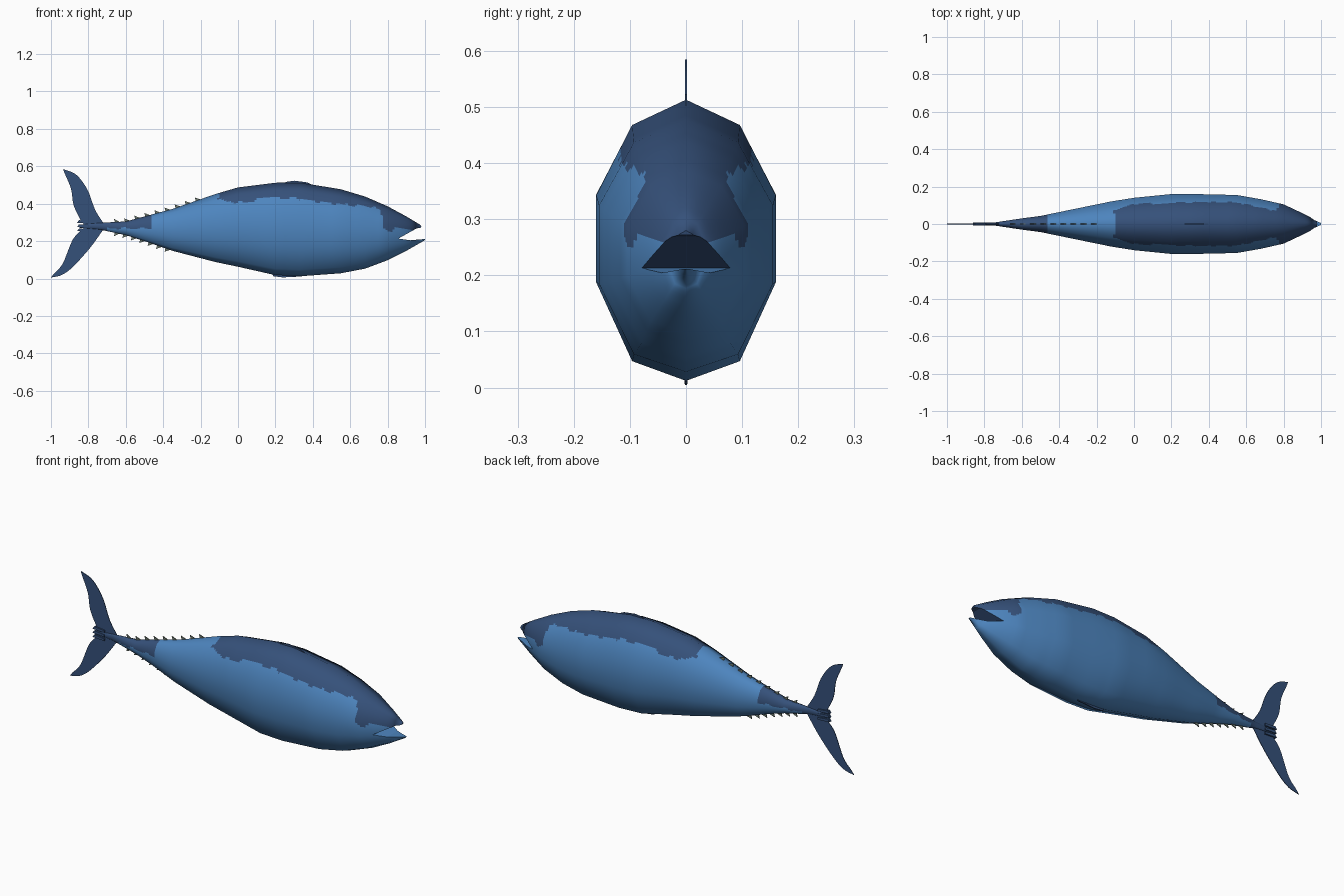
import bpy, bmesh, math
from mathutils import Vector

if "Cube" in bpy.data.objects:
    bpy.data.objects.remove(bpy.data.objects["Cube"])


def material(name, rgb):
    m = bpy.data.materials.new(name)
    m.diffuse_color = (*rgb, 1)
    m.use_nodes = True
    m.node_tree.nodes["Principled BSDF"].inputs["Base Color"].default_value = m.diffuse_color
    return m


BLUE = material("light blue", (0.075, 0.235, 0.52))
NAVY = material("dark navy", (0.036, 0.082, 0.195))
OLIVE = material("olive grey", (0.16, 0.20, 0.17))


def interp(table, x):
    if x <= table[0][0]:
        return table[0][1:]
    for a, b in zip(table, table[1:]):
        if x <= b[0]:
            t = (x - a[0]) / (b[0] - a[0])
            return [p + (q - p) * t for p, q in zip(a[1:], b[1:])]
    return table[-1][1:]


# body stations: x, top, bottom, half width
STATIONS = [(-0.85, .288, .272, .004), (-0.74, .298, .262, .009), (-0.6, .305, .232, .03),
            (-0.5, .332, .200, .043), (-0.35, .372, .148, .074), (-0.12, .452, .088, .121),
            (0.0, .487, .063, .14), (0.2, .512, .018, .16), (0.33, .513, .012, .16),
            (0.55, .477, .028, .155), (0.68, .438, .053, .132), (0.8, .386, .098, .105),
            (0.9, .332, .148, .058), (0.97, .29, .188, .023), (1.0, .26, .206, .008)]
# ten-sided section, normalised half
HALF = [(0, 1), (.6, .82), (1, .32), (1, -.30), (.6, -.86), (0, -1)]
SECTION = HALF + [(-y, z) for y, z in HALF[-2:0:-1]]
SPLIT = 12

# lower edge of the dark back
BACK = [(-.12, .43), (-.06, .412), (0, .405), (.1, .417), (.15, .437), (.3, .43), (.5, .402),
        (.7, .385), (.765, .365), (.78, .265), (.815, .25), (.85, .275), (.9, .265), (1, .25)]


def is_dark(c):
    wobble = .004 * math.sin(c.x * 70) + .003 * math.sin(c.x * 131)
    if c.x < -0.70:
        return True
    if c.x < -0.46 + wobble:
        return c.z > .268 + wobble
    edge = -.12 + .02 * math.sin(c.z * 60)
    return c.x > edge and c.z > interp(BACK, c.x)[0] + (wobble if c.x < .75 else 0)


def level(x, y, z):
    top, bot, w = interp(STATIONS, x)
    return (y / w) ** 2 + ((z - (top + bot) / 2) * 2 / (top - bot)) ** 2


def round_normal(p):
    def diff(axis, h):
        d = Vector((0, 0, 0))
        d[axis] = h
        return (level(*(p + d)) - level(*(p - d))) / (2 * h)
    n = Vector((diff(0, .05), diff(1, .001), diff(2, .001)))
    return n.normalized() if n.length > 1e-6 else Vector((0, 0, 0))


def finish(name, bm, mats):
    bmesh.ops.recalc_face_normals(bm, faces=bm.faces)
    mesh = bpy.data.meshes.new(name)
    bm.to_mesh(mesh)
    bm.free()
    for m in mats:
        mesh.materials.append(m)
    ob = bpy.data.objects.new(name, mesh)
    bpy.context.collection.objects.link(ob)
    return ob


def plate(name, outlines, mats, thick=.003, y=0):
    """Flat parts in the xz plane, extruded along y."""
    bm = bmesh.new()
    for pts in outlines:
        f = bm.faces.new([bm.verts.new((px, y - thick / 2, pz)) for px, pz in pts])
        r = bmesh.ops.extrude_face_region(bm, geom=[f])
        vs = [v for v in r["geom"] if isinstance(v, bmesh.types.BMVert)]
        bmesh.ops.translate(bm, vec=(0, thick, 0), verts=vs)
    return finish(name, bm, mats)


def smooth_line(pts, n=5):
    """Catmull-Rom curve through the points."""
    p = [Vector(q) for q in pts]
    p = [2 * p[0] - p[1]] + p + [2 * p[-1] - p[-2]]
    out = []
    for i in range(1, len(p) - 2):
        a, b, c, d = p[i - 1:i + 3]
        for k in range(n):
            t = k / n
            out.append(.5 * (2 * b + (c - a) * t + (2 * a - 5 * b + 4 * c - d) * t * t
                             + (3 * b - a - 3 * c + d) * t ** 3))
    return out + [p[-2]]


# ---- body loft
ring_pts = []
for (y0, z0), (y1, z1) in zip(SECTION, SECTION[1:] + SECTION[:1]):
    for k in range(SPLIT):
        t = k / SPLIT
        ring_pts.append((y0 + (y1 - y0) * t, z0 + (z1 - z0) * t))
xs = sorted({round(-.85 + i * .0125, 4) for i in range(149)} | {s[0] for s in STATIONS})
bm = bmesh.new()
rings = []
for x in xs:
    top, bot, w = interp(STATIONS, x)
    mid, h = (top + bot) / 2, (top - bot) / 2
    rings.append([bm.verts.new((x, y * w, mid + z * h)) for y, z in ring_pts])
n = len(ring_pts)
for a, b in zip(rings, rings[1:]):
    for i in range(n):
        bm.faces.new((a[i], a[(i + 1) % n], b[(i + 1) % n], b[i]))
bm.faces.new(rings[0])
bm.faces.new(rings[-1])
body = finish("body", bm, [BLUE, NAVY, NAVY])

# ---- open mouth cut
cutter = plate("mouth_cutter", [[(.857, .2135), (.92, .2045), (.96, .208), (1.03, .214), (1.03, .36),
                                 (.988, .31), (.978, .272), (.955, .268), (.91, .243)]],
               [BLUE, NAVY, NAVY], .5)
for f in cutter.data.polygons:
    f.material_index = 2
cutter.hide_render = True
mod = body.modifiers.new("mouth", 'BOOLEAN')
mod.operation, mod.solver, mod.object = 'DIFFERENCE', 'EXACT', cutter
bpy.context.view_layer.objects.active = body
bpy.ops.object.modifier_apply(modifier="mouth")
bpy.data.objects.remove(cutter)

# ---- body colours and rounded shading
mesh = body.data
normals = [Vector((0, 0, 0))] * len(mesh.loops)
vert_normals = [round_normal(v.co) for v in mesh.vertices]
for f in mesh.polygons:
    f.use_smooth = True
    if f.material_index == 2:
        f.use_smooth = False
        f.material_index = 0 if f.normal.z > .5 else 1
        for li in f.loop_indices:
            normals[li] = f.normal.copy()
    else:
        f.material_index = 1 if is_dark(f.center) else 0
        for li in f.loop_indices:
            normals[li] = vert_normals[mesh.loops[li].vertex_index]
mesh.normals_split_custom_set(normals)

# ---- crescent tail fin
upper = smooth_line([(-.72, .297), (-.765, .37), (-.805, .475), (-.865, .555), (-.935, .585)])
upper += smooth_line([(-.93, .57), (-.893, .48), (-.878, .39), (-.835, .30)])
lower = smooth_line([(-.72, .262), (-.79, .165), (-.88, .065), (-.94, .02), (-1.0, .005)])
lower += smooth_line([(-.985, .025), (-.937, .08), (-.885, .205), (-.835, .262)])
plate("tail_fin_upper", [upper + [(-.80, .27)]], [NAVY])
plate("tail_fin_lower", [lower + [(-.80, .29)]], [NAVY])

# ---- tail keels
for side in (-1, 1):
    plate("tail_keel", [[(-.86, z), (-.79, z - .004), (-.79, z + .008), (-.85, z + .014)]
                        for z in (.254, .276, .298)], [NAVY], .008, side * .005)

# ---- finlets along the tail stalk
dorsal, ventral = [], []
for i in range(9):
    x = -.655 + i * .054
    z = interp(STATIONS, x)[0]
    dorsal.append([(x + .03, interp(STATIONS, x + .03)[0] - .006), (x - .008, z + .017),
                   (x - .002, z - .006)])
for i in range(7):
    x = -.655 + i * .045
    z = interp(STATIONS, x)[1]
    ventral.append([(x + .03, interp(STATIONS, x + .03)[1] + .006), (x - .008, z - .017),
                    (x - .002, z + .006)])
plate("dorsal_finlets", dorsal, [OLIVE], .004)
plate("ventral_finlets", ventral, [OLIVE], .004)

# ---- folded back fin and belly fin
plate("folded_dorsal_fin", [[(.24, .508), (.40, .50), (.37, .514), (.30, .523), (.26, .517)]], [NAVY], .004)
plate("folded_belly_fin", [[(.18, .03), (.36, .02), (.34, .011), (.24, .006), (.19, .012)]], [NAVY], .006)
